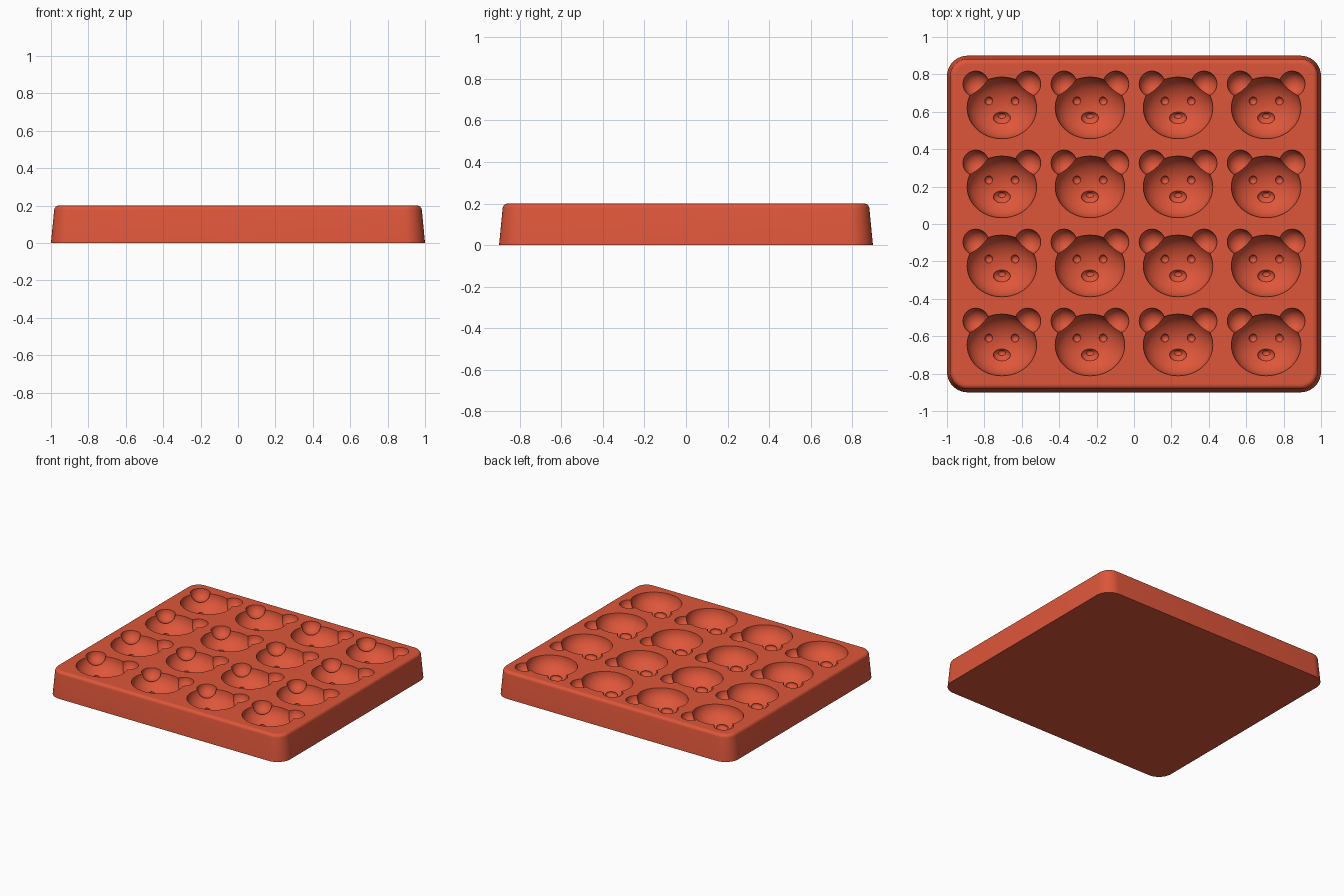
import bpy, bmesh
from math import sin, cos, pi, radians
from mathutils import Matrix, Vector

cube = bpy.data.objects.get("Cube")
if cube:
    bpy.data.objects.remove(cube, do_unlink=True)

red = bpy.data.materials.new("coral red silicone")
red.use_nodes = True
colour = (0.73, 0.093, 0.042, 1)
red.diffuse_color = colour
red.node_tree.nodes["Principled BSDF"].inputs["Base Color"].default_value = colour

HALF_X, HALF_Y, HEIGHT, CORNER = 1.0, 0.9, 0.2, 0.11
STEP_X, STEP_Y, ROW_SHIFT = 0.471, 0.4225, -0.013


def make_object(name, bm):
    mesh = bpy.data.meshes.new(name)
    bmesh.ops.recalc_face_normals(bm, faces=bm.faces[:])
    bm.to_mesh(mesh)
    bm.free()
    mesh.materials.append(red)
    obj = bpy.data.objects.new(name, mesh)
    bpy.context.collection.objects.link(obj)
    return obj


def rounded_ring(bm, inset, z, steps=10):
    """Rounded rectangle outline, pulled in by inset."""
    verts = []
    for corner, (sx, sy) in enumerate([(1, 1), (-1, 1), (-1, -1), (1, -1)]):
        for i in range(steps + 1):
            a = (corner + i / steps) * pi / 2
            r = CORNER - inset
            verts.append(bm.verts.new((sx * (HALF_X - CORNER) + r * cos(a),
                                       sy * (HALF_Y - CORNER) + r * sin(a), z)))
    return verts


def cavity_cutter(name, offsets, z, size, segments, rings):
    """One ellipsoid per offset in every cell of the four by four grid."""
    bm = bmesh.new()
    for col in range(4):
        for row in range(4):
            for ox, oy in offsets:
                centre = Vector(((col - 1.5) * STEP_X + ox,
                                 (row - 1.5) * STEP_Y + ROW_SHIFT + oy, z))
                bmesh.ops.create_uvsphere(
                    bm, u_segments=segments, v_segments=rings, radius=1,
                    matrix=Matrix.Translation(centre) @ Matrix.Diagonal((*size, 1)))
    return make_object(name, bm)


# Tray body: drafted sides and a rounded top rim
bm = bmesh.new()
fillet, draft = 0.025, 0.017
profile = [(0, 0)]
for i in range(7):
    a = radians(5 + 85 * i / 6)
    profile.append((draft + fillet * (1 - cos(a)), HEIGHT - fillet * (1 - sin(a))))
rings = [rounded_ring(bm, inset, z) for inset, z in profile]
for low, high in zip(rings, rings[1:]):
    for i in range(len(low)):
        j = (i + 1) % len(low)
        bm.faces.new((low[i], low[j], high[j], high[i]))
bm.faces.new(rings[0][::-1])
bm.faces.new(rings[-1])
tray = make_object("mould_tray", bm)

# Bear face cavities, cut one feature at a time
cutters = [
    cavity_cutter("head_cutter", [(0, 0)], HEIGHT, (0.186, 0.165, 0.13), 48, 24),
    cavity_cutter("ear_cutter", [(-0.139, 0.128), (0.139, 0.128)], HEIGHT,
                  (0.069, 0.069, 0.069), 32, 16),
    cavity_cutter("eye_cutter", [(-0.07, 0.037), (0.07, 0.037)], 0.084,
                  (0.022, 0.022, 0.022), 16, 10),
    cavity_cutter("muzzle_cutter", [(0, -0.053)], 0.08, (0.046, 0.034, 0.025), 24, 14),
    cavity_cutter("nose_cutter", [(0, -0.043)], 0.057, (0.021, 0.014, 0.012), 16, 10),
]
bpy.context.view_layer.objects.active = tray
for cutter in cutters:
    cutter.hide_render = True
    cut = tray.modifiers.new(cutter.name, "BOOLEAN")
    cut.operation = "DIFFERENCE"
    cut.solver = "EXACT"
    cut.object = cutter
    bpy.ops.object.modifier_apply(modifier=cut.name)
for cutter in cutters:
    bpy.data.objects.remove(cutter, do_unlink=True)

# Smooth cavities and rim, flat top and underside
bpy.ops.object.select_all(action="DESELECT")
tray.select_set(True)
bpy.ops.object.shade_smooth_by_angle(angle=radians(30))
for face in tray.data.polygons:
    if abs(face.normal.z) > 0.999 and (face.center.z > HEIGHT - 0.001 or face.center.z < 0.001):
        face.use_smooth = False
